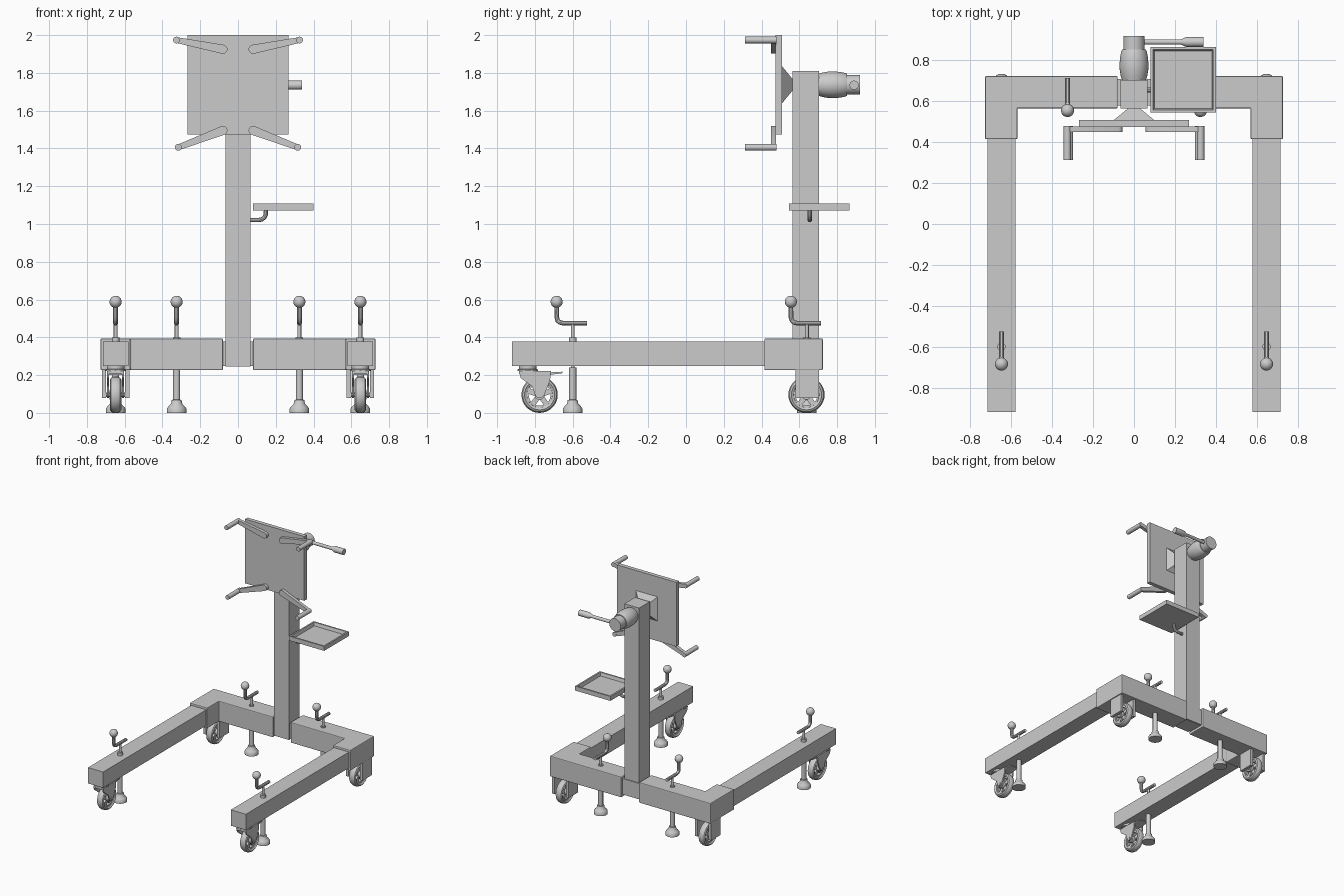
import bpy, bmesh, math
from mathutils import Vector, Matrix

if "Cube" in bpy.data.objects:
    bpy.data.objects.remove(bpy.data.objects["Cube"])


def finish(name, bm, smooth=False, bevel=0):
    bmesh.ops.recalc_face_normals(bm, faces=bm.faces)
    me = bpy.data.meshes.new(name)
    bm.to_mesh(me)
    bm.free()
    ob = bpy.data.objects.new(name, me)
    bpy.context.collection.objects.link(ob)
    if bevel:
        m = ob.modifiers.new("bevel", 'BEVEL')
        m.width, m.segments = bevel, 2
    if smooth:
        shade(ob)
    return ob


def shade(ob):
    bpy.ops.object.select_all(action='DESELECT')
    ob.select_set(True)
    bpy.context.view_layer.objects.active = ob
    bpy.ops.object.shade_smooth_by_angle(angle=math.radians(35))


def box(name, x, y, z, bevel=0):
    bm = bmesh.new()
    bmesh.ops.create_cube(bm, size=1)
    for v in bm.verts:
        v.co = [(a[0] + a[1]) / 2 + c * (a[1] - a[0]) for a, c in zip((x, y, z), v.co)]
    return finish(name, bm, bevel=bevel)


def prism(name, pts, direction, bevel=0, smooth=False):
    bm = bmesh.new()
    f = bm.faces.new([bm.verts.new(p) for p in pts])
    g = bmesh.ops.extrude_face_region(bm, geom=[f])
    bmesh.ops.translate(bm, vec=direction, verts=[v for v in g['geom'] if isinstance(v, bmesh.types.BMVert)])
    return finish(name, bm, smooth, bevel)


def lathe(name, profile, loc, axis=(0, 0, 1), n=24, closed=False):
    """Revolve (radius, height) points about an axis through loc."""
    mat = Matrix.Translation(loc) @ Vector((0, 0, 1)).rotation_difference(Vector(axis)).to_matrix().to_4x4()
    bm = bmesh.new()
    rings = [[bm.verts.new(mat @ Vector((r * math.cos(t), r * math.sin(t), h)))
              for t in (2 * math.pi * i / n for i in range(n))] for r, h in profile]
    pairs = list(zip(rings, rings[1:]))
    if closed:
        pairs.append((rings[-1], rings[0]))
    else:
        bm.faces.new(rings[0])
        bm.faces.new(rings[-1])
    for a, b in pairs:
        for i in range(n):
            bm.faces.new((a[i], a[(i + 1) % n], b[(i + 1) % n], b[i]))
    return finish(name, bm, True)


def rod(name, p, q, r, n=16):
    d = Vector(q) - Vector(p)
    return lathe(name, [(r, 0), (r, d.length)], p, d.normalized(), n)


def tube(name, pts, r):
    cu = bpy.data.curves.new(name, 'CURVE')
    cu.dimensions, cu.bevel_depth, cu.bevel_resolution, cu.use_fill_caps = '3D', r, 3, True
    sp = cu.splines.new('POLY')
    sp.points.add(len(pts) - 1)
    for s, p in zip(sp.points, pts):
        s.co = (*p, 1)
    ob = bpy.data.objects.new(name, cu)
    bpy.context.collection.objects.link(ob)
    bpy.ops.object.select_all(action='DESELECT')
    ob.select_set(True)
    bpy.context.view_layer.objects.active = ob
    bpy.ops.object.convert(target='MESH')
    shade(bpy.context.object)


def wheel(x, y):
    R, z, ax = 0.096, 0.096, (1, 0, 0)
    tyre = [(0.068, -.022), (0.08, -.03), (0.09, -.024), (R, -.01), (R, .01),
            (0.09, .024), (0.08, .03), (0.068, .022), (0.066, 0)]
    lathe("caster_tyre", tyre, (x, y, z), ax, 32, True)
    lathe("caster_rim", [(0.058, -.016), (0.07, -.016), (0.07, .016), (0.058, .016)], (x, y, z), ax, 32, True)
    rod("caster_hub", (x - .032, y, z), (x + .032, y, z), 0.026, 20)
    for i in range(5):
        t = math.radians(90 + 72 * i)
        d, s = Vector((0, math.cos(t), math.sin(t))), Vector((0, -math.sin(t), math.cos(t)))
        c = Vector((x - .01, y, z))
        prism("caster_spoke", [c + d * .02 + s * .014, c + d * .062 + s * .014,
                               c + d * .062 - s * .014, c + d * .02 - s * .014], (.02, 0, 0))


def jack(x, y):
    lathe("jack_foot", [(.052, 0), (.052, .022), (.044, .034), (.03, .048), (.026, .068), (.019, .07)], (x, y, 0))
    rod("jack_sleeve", (x, y, .068), (x, y, .24), 0.019)
    rod("jack_screw", (x, y, .2), (x, y, .47), 0.01)
    rod("jack_collar", (x, y, .37), (x, y, .40), 0.02)
    tube("jack_crank", [(x, y + .075, .475), (x, y - .05, .475), (x, y - .068, .479), (x, y - .079, .488),
                        (x, y - .084, .505), (x, y - .085, .57)], 0.013)
    bm = bmesh.new()
    bmesh.ops.create_uvsphere(bm, u_segments=20, v_segments=12, radius=.032,
                              matrix=Matrix.Translation((x, y - .085, .588)))
    finish("jack_knob", bm, True)


# base: legs, corner sleeves, casters and jacks on both sides
box("cross_beam", (-.6, .6), (.58, .71), (.247, .377))
for s in (-1, 1):
    cx = s * .648
    box("leg", sorted((s * .579, s * .716)), (-.92, .6), (.247, .377))
    prism("corner_sleeve", [(s * a, b, .226) for a, b in
          ((.08, .565), (.57, .565), (.57, .415), (.728, .415), (.728, .724), (.08, .724))],
          (0, 0, .168), bevel=.006)
    # fixed rear caster
    wheel(cx, .638)
    for k in (-1, 1):
        box("rear_fork_plate", sorted((cx + k * .05, cx + k * .073)), (.58, .703), (.08, .23))
    rod("rear_axle", (cx - .06, .638, .096), (cx + .06, .638, .096), .012)
    # swivel front caster with brake
    wheel(cx, -.775)
    lathe("swivel_head", [(.055, .222), (.055, .23), (.046, .232), (.046, .248)], (cx, -.838, 0))
    box("front_fork_crown", (cx - .045, cx + .045), (-.885, -.715), (.205, .223), .004)
    for k in (-1, 1):
        prism("front_fork_plate", [(cx + k * .035, a, b) for a, b in
              ((-.885, .22), (-.715, .22), (-.72, .17), (-.752, .092), (-.765, .08), (-.785, .08),
               (-.798, .092), (-.815, .14), (-.875, .185))], (k * .01, 0, 0))
    rod("front_axle", (cx - .05, -.775, .096), (cx + .05, -.775, .096), .012)
    prism("brake_pedal", [(cx - .035, a, b) for a, b in
          ((-.73, .2), (-.655, .21), (-.655, .218), (-.73, .214))], (.07, 0, 0))
    jack(cx, -.6)
    jack(s * .325, .64)

# column
box("column", (-.067, .067), (.565, .703), (.245, 1.81))

# mounting plate with pyramid boss
box("mounting_plate", (-.268, .268), (.475, .508), (1.474, 2.0))
bm = bmesh.new()
bmesh.ops.create_cone(bm, cap_ends=True, segments=4, radius1=.145, radius2=.035, depth=.064,
                      matrix=Matrix.Translation((0, .537, 1.737)) @ Matrix.Rotation(-math.pi / 2, 4, 'X')
                      @ Matrix.Rotation(math.pi / 4, 4, 'Z'))
finish("plate_boss", bm)

# four tapered mounting arms with pins
for s in (-1, 1):
    for az, bx, bz in ((1.925, .326, 1.974), (1.495, .316, 1.406)):
        a, b = Vector((s * .08, 0, az)), Vector((s * bx, 0, bz))
        ang = math.atan2(b.z - a.z, b.x - a.x)
        pts = []
        for c, r, start in ((b, .015, -90), (a, .024, 90)):
            for i in range(9):
                t = ang + math.radians(start + 22.5 * i)
                pts.append((c.x + r * math.cos(t), .45, c.z + r * math.sin(t)))
        prism("mounting_arm", pts, (0, .027, 0), smooth=True)
        rod("arm_pin", (b.x, .313, b.z), (b.x, .478, b.z), .018)

# gearbox behind the column, with turning handle
lathe("gearbox", [(.056, 0), (.065, .03), (.07, .06), (.071, .085), (.068, .12), (.062, .15), (.058, .158)],
      (0, .695, 1.737), (0, 1, 0), 32)
rod("gearbox_shaft", (0, .84, 1.737), (0, .92, 1.737), .052, 32)
lathe("turning_handle", [(.013, 0), (.013, .19), (.024, .215), (.024, .30)], (.04, .89, 1.735), (1, 0, 0))

# tool tray on a bent bracket
tray = box("tool_tray", (.08, .4), (.545, .865), (1.072, 1.108))
bm = bmesh.new()
bm.from_mesh(tray.data)
bm.normal_update()
top = [f for f in bm.faces if f.normal.z > .9]
bmesh.ops.inset_region(bm, faces=top, thickness=.018)
bmesh.ops.inset_region(bm, faces=top, thickness=.01)
bmesh.ops.translate(bm, vec=(0, 0, -.026), verts=top[0].verts)
bm.to_mesh(tray.data)
bm.free()
tube("tray_bracket", [(.05, .655, 1.021), (.11, .655, 1.021), (.127, .655, 1.025), (.14, .655, 1.035),
                      (.147, .655, 1.05), (.148, .655, 1.08)], .012)
